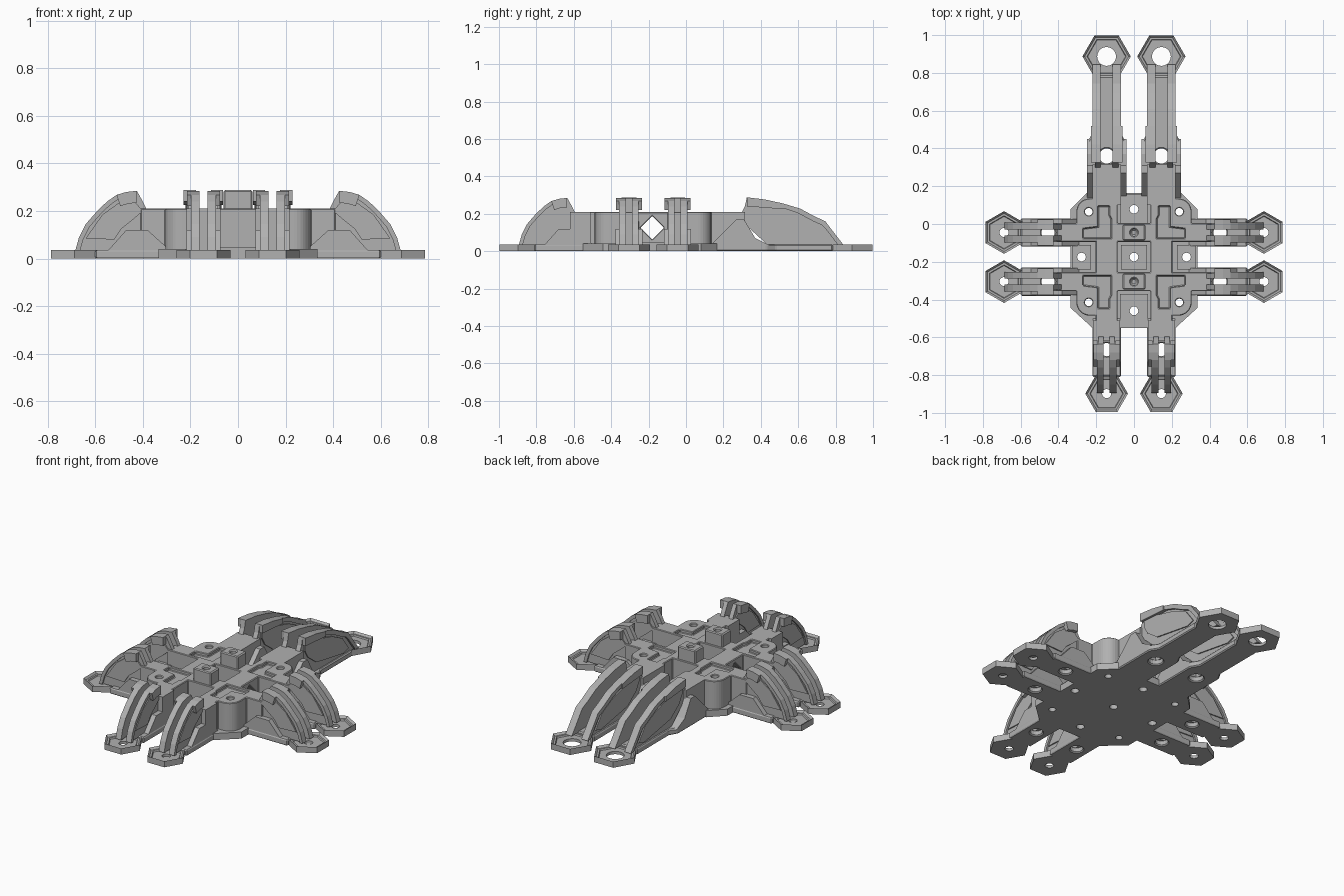
import bpy, bmesh, math
from mathutils import Matrix, Vector

cube = bpy.data.objects.get("Cube")
if cube:
    bpy.data.objects.remove(cube, do_unlink=True)

grey = bpy.data.materials.new("plain grey")
grey.use_nodes = True
colour = (0.44, 0.44, 0.44, 1)
grey.diffuse_color = colour
grey.node_tree.nodes["Principled BSDF"].inputs["Base Color"].default_value = colour

MID = -0.175      # y centre of the hub
BEAM_X = 0.145    # offset of the lengthwise beams
BEAM_Y = 0.13     # offset of the crosswise beams from the hub centre
FLOOR, DECK = 0.04, 0.21


def finish(name, bm, matrix=None):
    bmesh.ops.recalc_face_normals(bm, faces=bm.faces)
    mesh = bpy.data.meshes.new(name)
    bm.to_mesh(mesh)
    bm.free()
    if matrix:
        mesh.transform(matrix)
    obj = bpy.data.objects.new(name, mesh)
    mesh.materials.append(grey)
    bpy.context.collection.objects.link(obj)
    return obj


def extrude(bm, points, offset):
    face = bm.faces.new([bm.verts.new(p) for p in points])
    result = bmesh.ops.extrude_face_region(bm, geom=[face])
    moved = [v for v in result["geom"] if isinstance(v, bmesh.types.BMVert)]
    bmesh.ops.translate(bm, verts=moved, vec=offset)


def prism(name, outline, z0, z1, matrix=None):
    bm = bmesh.new()
    extrude(bm, [(x, y, z0) for x, y in outline], (0, 0, z1 - z0))
    return finish(name, bm, matrix)


def block(name, x0, x1, y0, y1, z0, z1, matrix=None):
    return prism(name, [(x0, y0), (x1, y0), (x1, y1), (x0, y1)], z0, z1, matrix)


def ring(x, y, r, n, turn=0):
    return [(x + r * math.cos(turn + math.tau * i / n),
             y + r * math.sin(turn + math.tau * i / n)) for i in range(n)]


def slab(name, profile, v0, v1, matrix, both=True):
    """Extrude a side profile across a leg, on both sides of its middle."""
    bm = bmesh.new()
    for s in (1, -1) if both else (1,):
        extrude(bm, [(u, s * v0, z) for u, z in profile], (0, s * (v1 - v0), 0))
    return finish(name, bm, matrix)


def boolean(target, cutter, operation="DIFFERENCE"):
    mod = target.modifiers.new("cut", "BOOLEAN")
    mod.operation, mod.solver, mod.object = operation, "EXACT", cutter
    bpy.context.view_layer.objects.active = target
    bpy.ops.object.modifier_apply(modifier=mod.name)
    bpy.data.objects.remove(cutter, do_unlink=True)


def drill(target, x, y, r, matrix=None):
    boolean(target, prism("drill", ring(x, y, r, 20), -0.1, 0.5, matrix))


def soften(obj, width):
    mod = obj.modifiers.new("edge", "BEVEL")
    mod.width, mod.limit_method, mod.segments = width, "ANGLE", 1


# Base plate
right_side = [(0.22, -0.55), (0.335, -0.445), (0.335, 0.08), (0.25, 0.165)]
plate = prism("base_plate", right_side + [(-x, y) for x, y in reversed(right_side)], 0, FLOOR)

# Hub frame: crossing beams with rounded corner columns
frame = block("hub_frame", -0.41, 0.41, MID + BEAM_Y - 0.05, MID + BEAM_Y + 0.05, 0.03, DECK)
boolean(frame, block("beam", -0.41, 0.41, MID - BEAM_Y - 0.05, MID - BEAM_Y + 0.05, 0.03, DECK), "UNION")
for s in (1, -1):
    c = s * BEAM_X
    boolean(frame, block("beam", c - 0.058, c + 0.058, -0.62, 0.32, 0.03, DECK), "UNION")
for sx in (1, -1):
    for sy in (1, -1):
        x, y = sx * 0.235, MID + sy * 0.24
        start, r = (sx * BEAM_X, MID + sy * BEAM_Y), 0.07
        corner = [start, (x + sx * r, start[1]), (x + sx * r, y)]
        corner += [(x + sx * r * math.cos(a), y + sy * r * math.sin(a))
                   for a in [math.pi / 2 * i / 8 for i in range(1, 9)]]
        corner.append((start[0], y + sy * r))
        boolean(frame, prism("column", corner, 0.03, DECK), "UNION")

# Shallow angled pockets at the beam crossings
for sx in (1, -1):
    for sy in (1, -1):
        pocket = [(0.12, 0.1), (0.27, 0.1), (0.27, 0.15), (0.19, 0.16),
                  (0.19, 0.27), (0.13, 0.27), (0.13, 0.22), (0.12, 0.2)]
        boolean(frame, prism("pocket", [(sx * x, MID + sy * y) for x, y in pocket],
                             DECK - 0.02, DECK + 0.1))

# Diamond window through the hub
window = [(MID - 0.005, 0.062), (MID + 0.058, 0.125), (MID - 0.005, 0.188), (MID - 0.068, 0.125)]
bm = bmesh.new()
extrude(bm, [(-0.5, y, z) for y, z in window], (1, 0, 0))
boolean(frame, finish("diamond", bm))

# Top blocks on the crosswise beams
for s, label in ((1, "rear"), (-1, "front")):
    y = MID + s * BEAM_Y
    top_block = block(label + "_top_block", -0.06, 0.06, y - 0.042, y + 0.042, DECK - 0.02, 0.288)
    boolean(top_block, prism("socket", ring(0, y, 0.018, 16), 0.24, 0.4))
    soften(top_block, 0.006)

# Floor pads and bolt holes
pads = [(0, 0.078, 0.075, 0.08), (0, MID, 0.07, 0.065), (0, -0.46, 0.075, 0.09),
        (0.278, MID, 0.05, 0.065), (-0.278, MID, 0.05, 0.065)]
for x, y, w, d in pads:
    pad = block("floor_pad", x - w, x + w, y - d, y + d, 0.02, FLOOR + 0.008)
    drill(pad, x, y, 0.023)
    drill(plate, x, y, 0.023)
for sx in (1, -1):
    for sy in (1, -1):
        drill(frame, sx * 0.24, MID + sy * 0.24, 0.02)
        drill(plate, sx * 0.24, MID + sy * 0.24, 0.02)
soften(frame, 0.006)


def rim(name, arc, depth, v0, v1, matrix):
    """Band that follows the top edge of a leg wall."""
    centre = Vector((arc[0][0], 0))
    inner = [Vector(p) + (centre - Vector(p)).normalized() * depth for p in arc]
    slab(name, list(arc) + [tuple(p) for p in reversed(inner)], v0, v1, matrix)


def foot(name, u, radius, hole, matrix):
    bm = bmesh.new()
    extrude(bm, [(x, y, 0) for x, y in ring(u, 0, radius, 6, math.pi / 2)], (0, 0, 0.037))
    top = max(bm.faces, key=lambda f: f.calc_center_median().z)
    edge = list(top.verts)
    bmesh.ops.inset_region(bm, faces=[top], thickness=0.012)
    for v in edge:
        v.co.z -= 0.012
    bmesh.ops.inset_region(bm, faces=[top], thickness=0.012)
    bmesh.ops.inset_region(bm, faces=[top], thickness=0.004, depth=-0.008)
    drill(finish(name, bm, matrix), u, 0, hole, matrix)


def short_leg(name, matrix):
    arc = [(0.425, 0.285), (0.47, 0.28), (0.51, 0.268), (0.55, 0.24), (0.592, 0.2),
           (0.64, 0.145), (0.668, 0.09), (0.685, 0.03)]
    slab(name + "_walls", arc + [(0.40, 0.03), (0.385, 0.21), (0.4, 0.24)], 0.016, 0.042, matrix)
    rim(name + "_rim", arc, 0.02, 0.016, 0.052, matrix)
    rim(name + "_hook_rim", arc[:3], 0.05, 0.016, 0.07, matrix)
    panel = [(0.4, 0.2), (0.43, 0.235), (0.5, 0.235), (0.57, 0.185), (0.64, 0.085),
             (0.52, 0.08), (0.49, 0.125), (0.44, 0.165)]
    slab(name + "_panel", panel, 0.04, 0.049, matrix)
    slab(name + "_bracket", [(0.28, 0.03), (0.38, 0.12), (0.47, 0.12), (0.55, 0.03)],
         0.016, 0.072, matrix)
    strip = block(name + "_strip", 0.3, 0.6, -0.075, 0.075, 0, 0.036, matrix)
    drill(strip, 0.455, 0, 0.035, matrix)
    soften(strip, 0.006)
    foot(name + "_foot", 0.688, 0.113, 0.024, matrix)


def long_leg(name, matrix):
    arc = [(0.325, 0.288), (0.42, 0.277), (0.52, 0.255), (0.61, 0.228), (0.69, 0.185),
           (0.745, 0.16), (0.775, 0.12), (0.845, 0.03)]
    slab(name + "_walls", arc + [(0.44, 0.03), (0.32, 0.14), (0.3, 0.21), (0.315, 0.24)],
         0.032, 0.062, matrix)
    slab(name + "_rim", arc + [(0.815, 0.03), (0.75, 0.115), (0.725, 0.14), (0.68, 0.16),
                               (0.6, 0.203), (0.52, 0.23), (0.42, 0.25), (0.325, 0.262)],
         0.032, 0.075, matrix)
    slab(name + "_hook_rim", arc[:3] + [(0.52, 0.225), (0.325, 0.24)], 0.032, 0.083, matrix)
    panel = [(0.34, 0.245), (0.45, 0.23), (0.6, 0.19), (0.7, 0.14), (0.76, 0.06),
             (0.71, 0.045), (0.45, 0.09), (0.37, 0.15), (0.34, 0.2)]
    slab(name + "_panel", panel, 0.06, 0.069, matrix)
    slab(name + "_bracket", [(0.13, 0.03), (0.27, 0.17), (0.31, 0.17), (0.37, 0.07), (0.45, 0.03)],
         0.032, 0.105, matrix)
    block(name + "_root", 0.1, 0.315, -0.075, 0.075, 0.03, DECK, matrix)
    strip = prism(name + "_strip", [(0.12, -0.105), (0.43, -0.105), (0.48, -0.075), (0.785, -0.075),
                                    (0.785, 0.075), (0.48, 0.075), (0.43, 0.105), (0.12, 0.105)],
                  0, 0.036, matrix)
    drill(strip, 0.36, 0, 0.04, matrix)
    soften(strip, 0.006)
    foot(name + "_foot", 0.887, 0.128, 0.05, matrix)


# Legs: two on each side, two short at the front, two long at the back
for s, side in ((1, "left"), (-1, "right")):
    turn = Matrix.Rotation(0 if s > 0 else math.pi, 4, "Z")
    for t, end in ((1, "rear"), (-1, "fore")):
        short_leg(f"{side}_{end}_side_leg", Matrix.Translation((0, MID + t * BEAM_Y, 0)) @ turn)
    front = Matrix.Translation((s * BEAM_X, -0.21, 0)) @ Matrix.Rotation(-math.pi / 2, 4, "Z")
    short_leg(side + "_front_leg", front)
    block(side + "_front_root", 0.3, 0.41, -0.072, 0.072, 0.03, DECK, front)
    long_leg(side + "_back_leg",
             Matrix.Translation((s * BEAM_X, 0, 0)) @ Matrix.Rotation(math.pi / 2, 4, "Z"))
